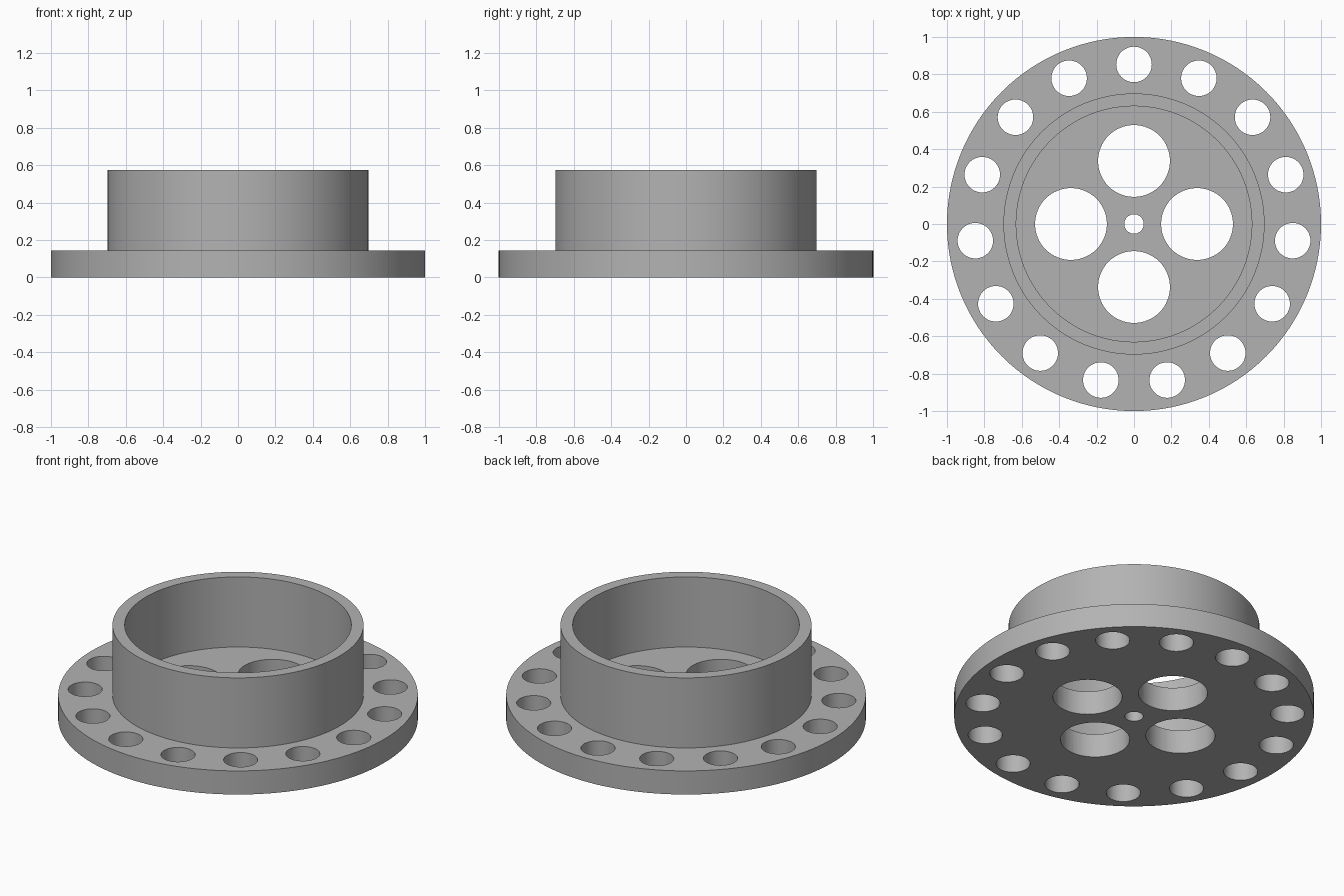
import bpy, bmesh
from math import cos, sin, radians, pi

cube = bpy.data.objects.get("Cube")
if cube:
    bpy.data.objects.remove(cube, do_unlink=True)

FLANGE_TOP, RIM_TOP = 0.145, 0.575

grey = bpy.data.materials.new("plain_grey")
grey.use_nodes = True
colour = (0.45, 0.45, 0.45, 1)
grey.diffuse_color = colour
grey.node_tree.nodes["Principled BSDF"].inputs["Base Color"].default_value = colour


def make_object(name, bm):
    bmesh.ops.recalc_face_normals(bm, faces=bm.faces)
    mesh = bpy.data.meshes.new(name)
    bm.to_mesh(mesh)
    bm.free()
    mesh.materials.append(grey)
    obj = bpy.data.objects.new(name, mesh)
    bpy.context.collection.objects.link(obj)
    return obj


def revolve(name, profile, steps=128):
    """Turn a radius/height profile about the z axis."""
    bm = bmesh.new()
    verts = [bm.verts.new((r, 0, z)) for r, z in profile]
    edges = [bm.edges.new(pair) for pair in zip(verts, verts[1:])]
    bmesh.ops.spin(bm, geom=verts + edges, cent=(0, 0, 0), axis=(0, 0, 1),
                   angle=2 * pi, steps=steps)
    bmesh.ops.remove_doubles(bm, verts=bm.verts, dist=0.0001)
    return make_object(name, bm)


def add_hole_ring(bm, count, ring_radius, hole_radius, segments):
    """Add evenly spaced upright cutters, the first one at the back."""
    for i in range(count):
        a = radians(90 + 360 * i / count)
        made = bmesh.ops.create_cone(bm, cap_ends=True, segments=segments,
                                     radius1=hole_radius, radius2=hole_radius, depth=0.5)
        bmesh.ops.translate(bm, verts=made["verts"],
                            vec=(ring_radius * cos(a), ring_radius * sin(a), 0.07))


# Flange with raised open collar
hub = revolve("flanged_hub", [
    (0, 0), (1, 0), (1, FLANGE_TOP), (0.698, FLANGE_TOP), (0.698, RIM_TOP),
    (0.63, RIM_TOP), (0.63, FLANGE_TOP), (0, FLANGE_TOP)])

# Bolt holes, large floor openings and centre bore
bm = bmesh.new()
add_hole_ring(bm, 15, 0.853, 0.095, 48)
add_hole_ring(bm, 4, 0.337, 0.192, 64)
add_hole_ring(bm, 1, 0, 0.052, 32)
cutter = make_object("hole_cutter", bm)
cutter.hide_render = True

bpy.ops.object.select_all(action='DESELECT')
bpy.context.view_layer.objects.active = hub
hub.select_set(True)
cut = hub.modifiers.new("holes", 'BOOLEAN')
cut.operation = 'DIFFERENCE'
cut.solver = 'EXACT'
cut.object = cutter
bpy.ops.object.modifier_apply(modifier=cut.name)
bpy.data.objects.remove(cutter, do_unlink=True)

# Smooth round walls with crisp rims
bpy.ops.object.shade_smooth_by_angle(angle=radians(30))
